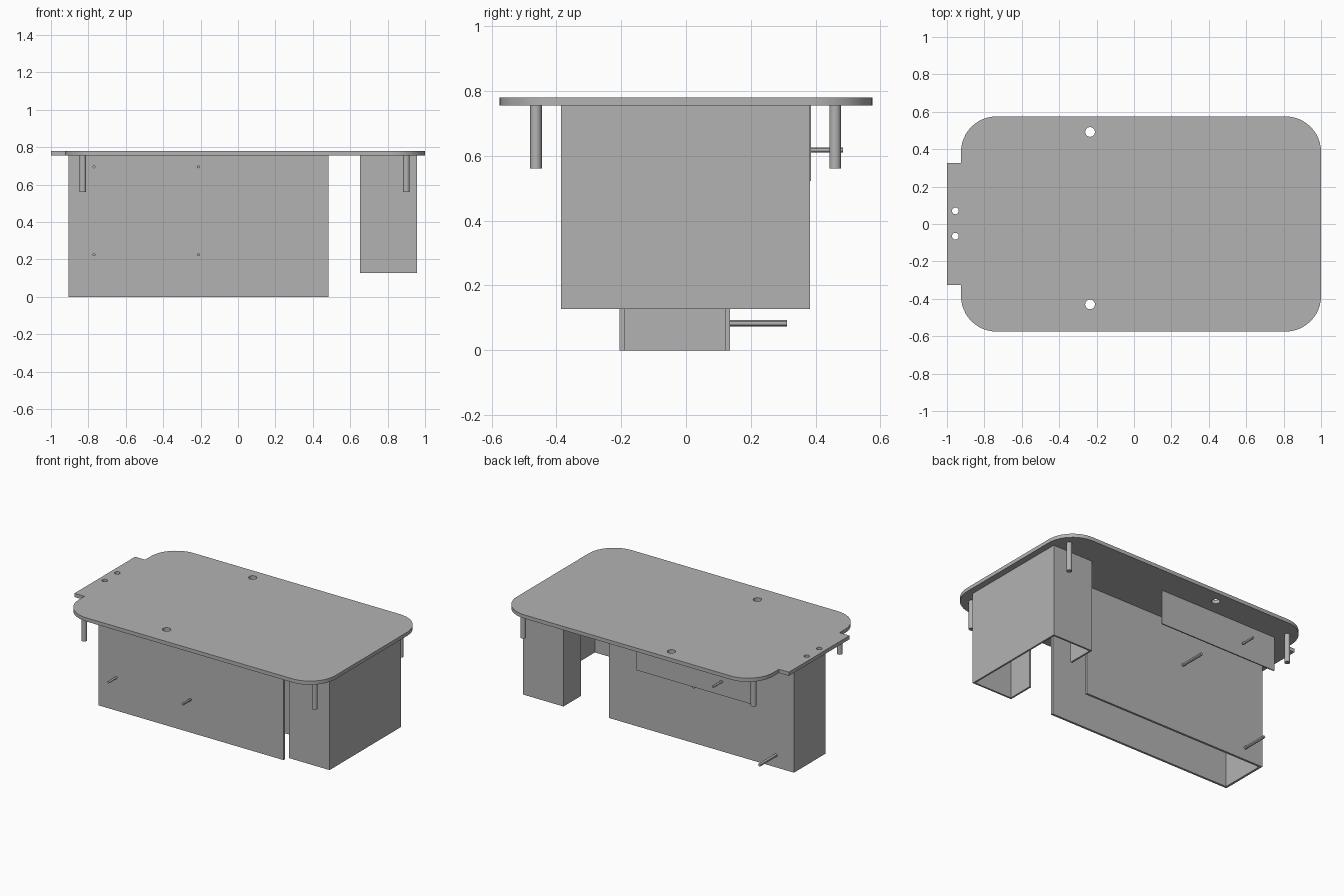
import bpy, bmesh, math
from mathutils import Matrix, Vector

cube = bpy.data.objects.get("Cube")
if cube:
    bpy.data.objects.remove(cube, do_unlink=True)

grey = bpy.data.materials.new("plain grey")
grey.use_nodes = True
COLOUR = (0.45, 0.45, 0.45, 1)
grey.diffuse_color = COLOUR
grey.node_tree.nodes["Principled BSDF"].inputs["Base Color"].default_value = COLOUR

TOP, UNDER = 0.78, 0.755


def add_object(name, mesh):
    mesh.materials.clear()
    mesh.materials.append(grey)
    obj = bpy.data.objects.new(name, mesh)
    bpy.context.collection.objects.link(obj)
    bpy.ops.object.select_all(action='DESELECT')
    obj.select_set(True)
    bpy.context.view_layer.objects.active = obj
    bpy.ops.object.shade_smooth_by_angle(angle=math.radians(30))
    return obj


def arc(cx, cy, r, start, end, steps=12):
    """Points on an arc, angles in degrees."""
    angles = [math.radians(start + (end - start) * i / steps) for i in range(steps + 1)]
    return [(cx + r * math.cos(a), cy + r * math.sin(a)) for a in angles]


def extrude(name, loops, z0, z1):
    """Fill an outline (further loops are holes) and extrude it in z."""
    curve = bpy.data.curves.new(name, 'CURVE')
    curve.dimensions = '2D'
    curve.fill_mode = 'BOTH'
    curve.extrude = (z1 - z0) / 2
    for loop in loops:
        spline = curve.splines.new('POLY')
        spline.points.add(len(loop) - 1)
        for point, (x, y) in zip(spline.points, loop):
            point.co = (x, y, 0, 1)
        spline.use_cyclic_u = True
    temp = bpy.data.objects.new(name + " curve", curve)
    bpy.context.collection.objects.link(temp)
    bpy.context.view_layer.update()
    graph = bpy.context.evaluated_depsgraph_get()
    mesh = bpy.data.meshes.new_from_object(temp.evaluated_get(graph))
    bpy.data.objects.remove(temp, do_unlink=True)
    bm = bmesh.new()
    bm.from_mesh(mesh)
    bmesh.ops.remove_doubles(bm, verts=bm.verts, dist=0.0001)
    bmesh.ops.recalc_face_normals(bm, faces=bm.faces)
    bmesh.ops.translate(bm, verts=bm.verts, vec=(0, 0, (z0 + z1) / 2))
    bm.to_mesh(mesh)
    bm.free()
    return add_object(name, mesh)


def rod(name, start, end, r, sides=20):
    a, b = Vector(start), Vector(end)
    turn = (b - a).to_track_quat('Z', 'Y').to_matrix().to_4x4()
    bm = bmesh.new()
    bmesh.ops.create_cone(bm, cap_ends=True, segments=sides, radius1=r, radius2=r,
                          depth=(b - a).length,
                          matrix=Matrix.Translation((a + b) / 2) @ turn)
    mesh = bpy.data.meshes.new(name)
    bm.to_mesh(mesh)
    bm.free()
    return add_object(name, mesh)


# Top plate with rounded corners, end tab and through holes
R, W, TAB = 0.19, 0.575, 0.325
L, RIGHT = -0.925, 1.0
outline = (arc(RIGHT - R, W - R, R, 0, 90) + arc(L + R, W - R, R, 90, 180)
           + [(L, TAB), (-1, TAB), (-1, -TAB), (L, -TAB)]
           + arc(L + R, R - W, R, 180, 270) + arc(RIGHT - R, R - W, R, 270, 360))
holes = [arc(x, y, r, 0, 345, 23) for x, y, r in
         ((-0.235, 0.492, 0.026), (-0.235, -0.43, 0.026),
          (-0.955, 0.07, 0.018), (-0.955, -0.065, 0.018))]
extrude("top_plate", [outline] + holes, UNDER, TOP)

# Long housing: three walls, open below and at one end
x0, x1, y0, y1, t = -0.905, 0.485, -0.205, 0.135, 0.015
extrude("long_housing", [[(x1, y0), (x1, y0 + t), (x0 + t, y0 + t), (x0 + t, y1 - t),
                          (x1, y1 - t), (x1, y1), (x0, y1), (x0, y0)]], 0, UNDER)

# End housing: channel with two inward flanges
x0, x1, y0, y1, t, lip = 0.652, 0.957, -0.385, 0.382, 0.012, 0.19
extrude("end_housing", [[(x0, y0), (x1, y0), (x1, y1), (x0, y1), (x0, y1 - lip),
                         (x0 + t, y1 - lip), (x0 + t, y1 - t), (x1 - t, y1 - t),
                         (x1 - t, y0 + t), (x0 + t, y0 + t), (x0 + t, y0 + lip),
                         (x0, y0 + lip)]], 0.127, UNDER)

# Thin hanging panel at the back
extrude("back_panel", [[(-0.79, 0.378), (0.1, 0.378), (0.1, 0.386), (-0.79, 0.386)]],
        0.522, UNDER)

# Corner posts under the plate
for x, side in ((-0.83, "right"), (0.9, "left")):
    for y, end in ((-0.463, "front"), (0.46, "back")):
        rod(f"{end}_{side}_post", (x, y, 0.56), (x, y, UNDER), 0.018)

# Small pins on the front wall
for x in (-0.77, -0.212):
    for z in (0.225, 0.695):
        rod("front_pin", (x, -0.2, z), (x, -0.29, z), 0.008, 12)

# Longer pins on the back wall and one on the panel
for x, z in ((-0.77, 0.083), (-0.275, 0.48)):
    rod("back_pin", (x, 0.13, z), (x, 0.312, z), 0.01, 12)
rod("panel_pin", (-0.54, 0.38, 0.618), (-0.54, 0.484, 0.618), 0.008, 12)
